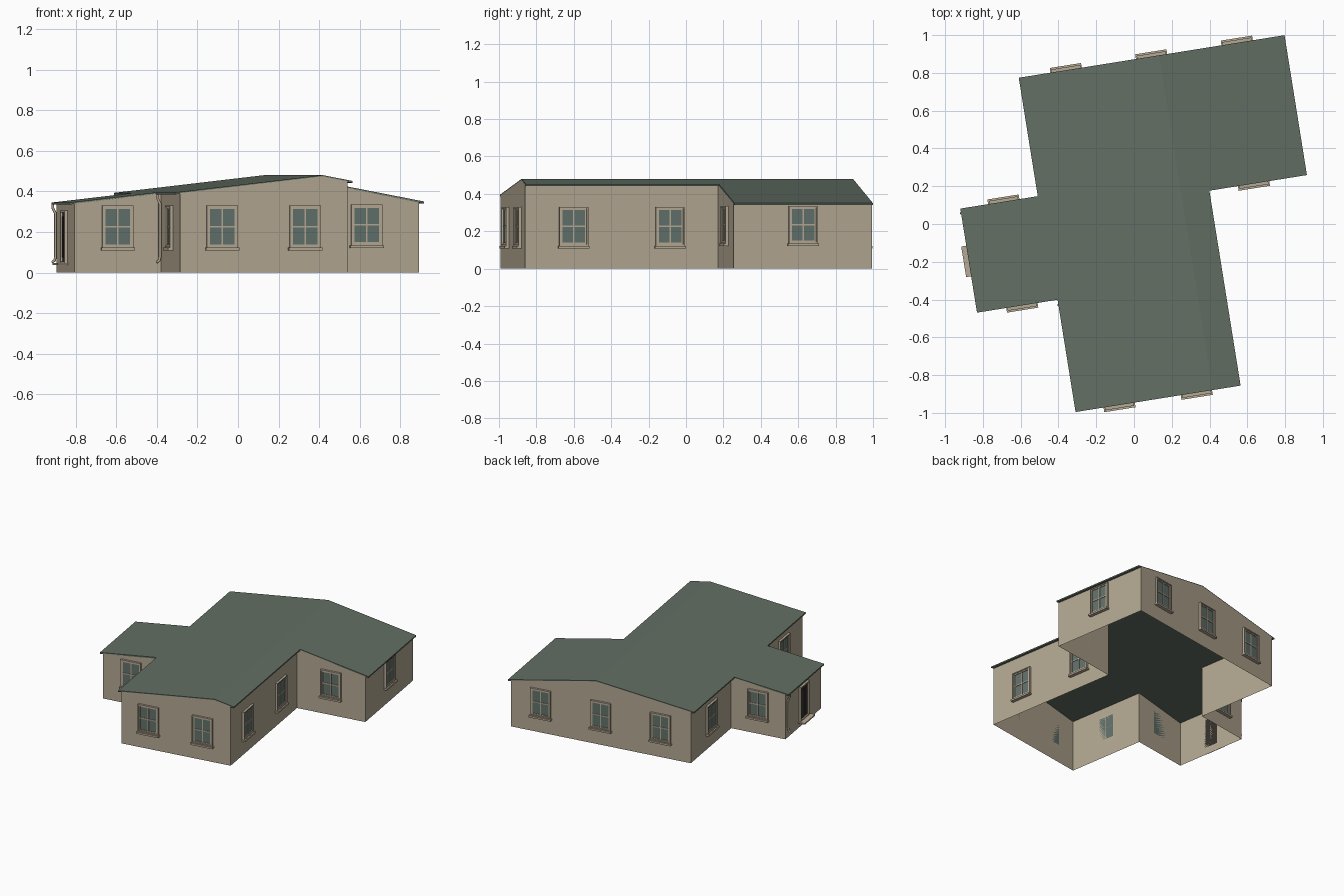
import bpy, bmesh, math
from mathutils import Matrix, Vector

cube = bpy.data.objects.get("Cube")
if cube:
    bpy.data.objects.remove(cube, do_unlink=True)

TURN = Matrix.Rotation(math.radians(9.1), 4, 'Z')   # whole house is turned on its plot
RIDGE_U, RIDGE_Z = 0.272, 0.48
OVERHANG = 0.025


def material(name, r, g, b):
    m = bpy.data.materials.new(name)
    m.use_nodes = True
    m.diffuse_color = (r, g, b, 1)
    m.node_tree.nodes["Principled BSDF"].inputs["Base Color"].default_value = (r, g, b, 1)
    return m


WALL = material("tan wall", 0.45, 0.39, 0.285)
ROOF = material("green roof", 0.125, 0.16, 0.128)
TRIM = material("tan trim", 0.47, 0.40, 0.30)
GLASS = material("grey green glass", 0.12, 0.165, 0.145)
DARK = material("dark brown door", 0.035, 0.03, 0.025)


def finish(name, bm, mats, matrix=Matrix()):
    mesh = bpy.data.meshes.new(name)
    bm.to_mesh(mesh)
    bm.free()
    for m in mats:
        mesh.materials.append(m)
    obj = bpy.data.objects.new(name, mesh)
    bpy.context.collection.objects.link(obj)
    obj.matrix_world = TURN @ matrix
    return obj


def box(bm, x0, x1, y0, y1, z0, z1, mat=0):
    size = Matrix.Diagonal((x1 - x0, y1 - y0, z1 - z0, 1))
    place = Matrix.Translation(((x0 + x1) / 2, (y0 + y1) / 2, (z0 + z1) / 2))
    made = bmesh.ops.create_cube(bm, size=1, matrix=place @ size)
    for f in {f for v in made["verts"] for f in v.link_faces}:
        f.material_index = mat


def roof_z(u):
    slope = 0.193 if u > RIDGE_U else 0.116
    return RIDGE_Z - abs(u - RIDGE_U) * slope


def plan(extra):
    """Flat floor plan, cut along the ridge; extra widens it at the eaves."""
    left, right = -extra, extra
    pts = [(-0.455 + left, 0.861), (-0.455 + left, 0.226), (-0.87 + left, 0.226),
           (-0.87 + left, -0.332), (-0.438 + left, -0.332), (-0.438 + left, -0.934),
           (0.397 + right, -0.934), (0.397 + right, 0.111), (0.92 + right, 0.111),
           (0.92 + right, 0.861)]
    bm = bmesh.new()
    bm.faces.new([bm.verts.new((u, v, 0)) for u, v in pts])
    bmesh.ops.bisect_plane(bm, geom=bm.verts[:] + bm.edges[:] + bm.faces[:],
                           plane_co=(RIDGE_U, 0, 0), plane_no=(1, 0, 0))
    return bm


# Walls: an open shell rising to the underside of the roof
bm = plan(0)
floor = bm.faces[:]
rim = [e for e in bm.edges if e.is_boundary]
up = bmesh.ops.extrude_edge_only(bm, edges=rim)["geom"]
for v in [g for g in up if isinstance(g, bmesh.types.BMVert)]:
    v.co.z = roof_z(v.co.x) - 0.006
bmesh.ops.delete(bm, geom=floor, context='FACES')
bmesh.ops.recalc_face_normals(bm, faces=bm.faces[:])
if sum(f.normal.dot(f.calc_center_median() - Vector((0, 0, 0.2))) for f in bm.faces) < 0:
    bmesh.ops.reverse_faces(bm, faces=bm.faces[:])
finish("walls", bm, [WALL])

# Roof: thin slab with two slopes
bm = plan(OVERHANG)
for v in bm.verts:
    v.co.z = roof_z(v.co.x)
low = bmesh.ops.extrude_face_region(bm, geom=bm.faces[:], use_keep_orig=True)["geom"]
for v in [g for g in low if isinstance(g, bmesh.types.BMVert)]:
    v.co.z -= 0.01
bmesh.ops.recalc_face_normals(bm, faces=bm.faces[:])
finish("roof", bm, [ROOF])


def on_wall(u, v, n):
    """Frame with x along the wall, y outward along n, z up."""
    nx, ny = n
    return Matrix(((ny, nx, 0, u), (-nx, ny, 0, v), (0, 0, 1, 0), (0, 0, 0, 1)))


def frame(bm, half, bottom, top, bar, depth, mat):
    box(bm, -half, -half + bar, 0, depth, bottom, top, mat)
    box(bm, half - bar, half, 0, depth, bottom, top, mat)
    box(bm, -half + bar, half - bar, 0, depth, top - bar, top, mat)
    box(bm, -half + bar, half - bar, 0, depth, bottom, bottom + bar, mat)


def window(name, u, v, n, lift=0.0):
    bm = bmesh.new()
    bottom, top = 0.122 + lift, 0.33 + lift / 2
    middle = (bottom + top) / 2
    frame(bm, 0.078, bottom, top, 0.008, 0.016, 0)          # outer casing
    frame(bm, 0.070, bottom + 0.008, top - 0.008, 0.009, 0.010, 0)   # sash
    box(bm, -0.061, 0.061, 0, 0.005, bottom + 0.017, top - 0.017, 1)
    box(bm, -0.004, 0.004, 0, 0.009, bottom + 0.017, top - 0.017, 0)
    box(bm, -0.061, 0.061, 0, 0.009, middle - 0.004, middle + 0.004, 0)
    box(bm, -0.084, 0.084, 0, 0.025, bottom - 0.013, bottom, 0)      # sill
    finish(name, bm, [TRIM, GLASS], on_wall(u, v, n))


FRONT, BACK, RIGHT, LEFT = (0, -1), (0, 1), (1, 0), (-1, 0)
for i, u in enumerate((-0.229, 0.185)):
    window(f"front_window_{i + 1}", u, -0.934, FRONT)
for i, u in enumerate((-0.226, 0.232, 0.691)):
    window(f"back_window_{i + 1}", u, 0.861, BACK)
for i, v in enumerate((-0.673, -0.151)):
    window(f"side_window_{i + 1}", 0.397, v, RIGHT)
window("porch_wing_front_window", -0.654, -0.332, FRONT)
window("porch_wing_back_window", -0.662, 0.226, BACK)
window("east_wing_front_window", 0.659, 0.111, FRONT, 0.012)
window("east_wing_side_window", 0.92, 0.486, RIGHT, 0.012)
window("west_front_window", -0.438, -0.633, LEFT)
window("west_back_window", -0.455, 0.544, LEFT)

# Door with raised frame and two panels
bm = bmesh.new()
frame(bm, 0.068, 0.045, 0.305, 0.010, 0.016, 0)
box(bm, -0.058, 0.058, 0, 0.006, 0.055, 0.295, 1)
for side in (-1, 1):
    x = side * 0.028
    box(bm, x - 0.02, x + 0.02, 0, 0.010, 0.075, 0.275, 1)
finish("door", bm, [TRIM, DARK], on_wall(-0.87, -0.055, LEFT))

# Doorstep
bm = bmesh.new()
box(bm, -0.082, 0.082, 0, 0.052, 0.038, 0.048)
finish("doorstep", bm, [TRIM], on_wall(-0.87, -0.055, LEFT))


# Downpipes with a swan neck at the eave and a kicked-out foot
def downpipe(name, u, v):
    top = roof_z(u - OVERHANG) - 0.008
    path = [(0.022, top), (0.022, top - 0.02), (0.009, top - 0.045),
            (0.009, 0.075), (0.013, 0.06), (0.026, 0.05)]
    curve = bpy.data.curves.new(name, 'CURVE')
    curve.dimensions = '3D'
    curve.bevel_depth = 0.007
    curve.bevel_resolution = 1
    curve.use_fill_caps = True
    line = curve.splines.new('POLY')
    line.points.add(len(path) - 1)
    for p, (out, z) in zip(line.points, path):
        p.co = (0, out, z, 1)
    curve.materials.append(TRIM)
    obj = bpy.data.objects.new(name, curve)
    bpy.context.collection.objects.link(obj)
    obj.matrix_world = TURN @ on_wall(u, v, LEFT)


downpipe("porch_downpipe", -0.87, 0.2)
downpipe("west_downpipe", -0.438, -0.36)
